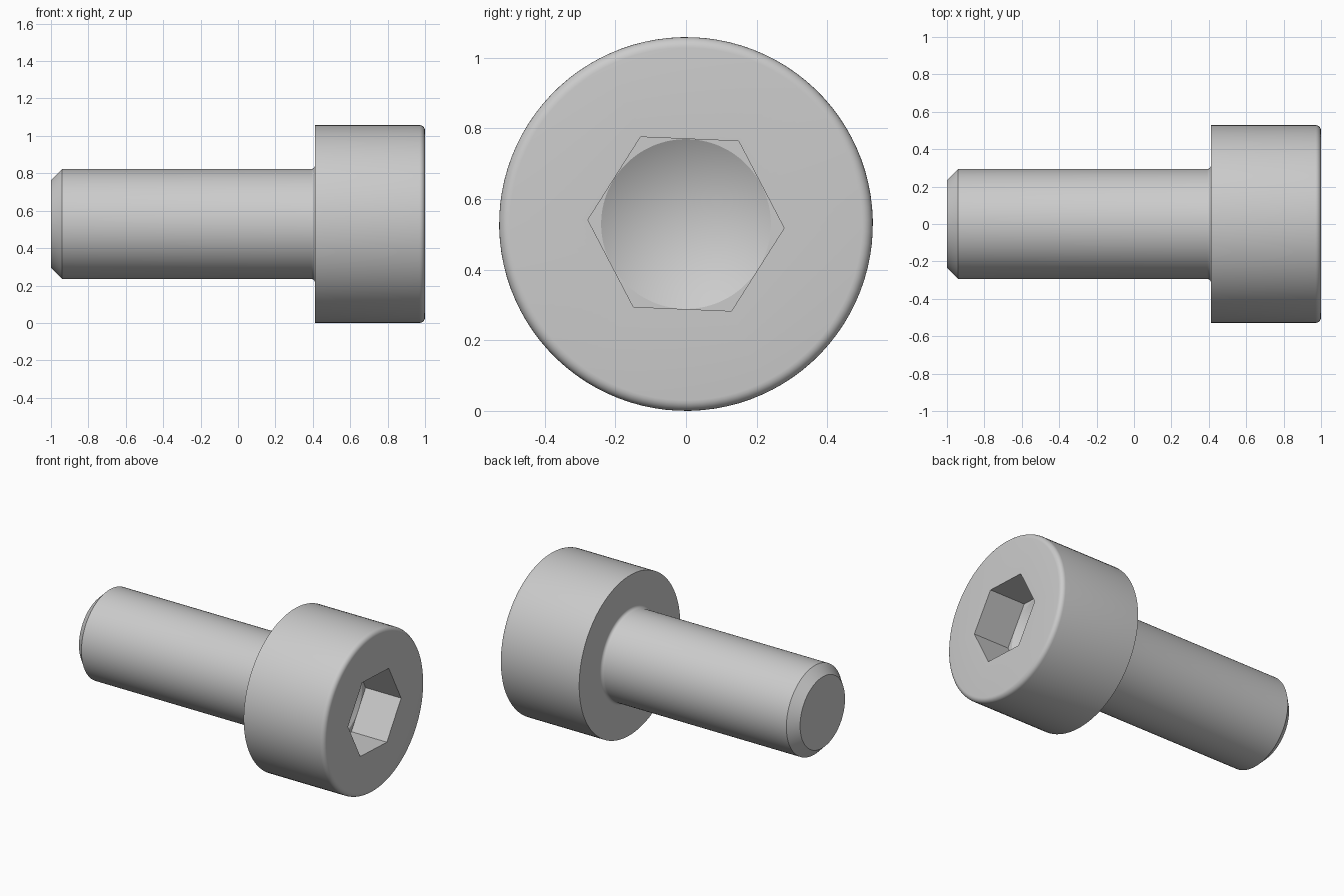
import bpy, bmesh
from math import cos, sin, pi, radians

cube = bpy.data.objects.get("Cube")
if cube:
    bpy.data.objects.remove(cube, do_unlink=True)

SEGMENTS = 96            # multiple of six, so socket corners land on vertices
TURN = radians(-2.4)     # slight twist of the socket
HEAD_R, SHANK_R, SOCKET_R = 0.529, 0.294, 0.278
SOCKET_IN = SOCKET_R * cos(pi / 6)
HEAD_BACK, SOCKET_FLOOR = 0.412, 0.74
EDGE, NECK = 0.03, 0.02

steel = bpy.data.materials.new("steel_grey")
steel.use_nodes = True
steel.diffuse_color = (0.6, 0.6, 0.6, 1)
steel.node_tree.nodes["Principled BSDF"].inputs["Base Color"].default_value = (0.6, 0.6, 0.6, 1)


def arc(cx, cr, radius, start, end, steps=6):
    """Profile points (x, radius) along a fillet."""
    angles = [radians(start + (end - start) * i / steps) for i in range(steps + 1)]
    return [(cx + radius * cos(a), cr + radius * sin(a)) for a in angles]


def ring(bm, x, radius, hexagon=False):
    """Loop of vertices around the x axis, round or six-sided."""
    verts = []
    for i in range(SEGMENTS):
        a = 2 * pi * i / SEGMENTS
        r = radius
        if hexagon:
            r *= cos(pi / 6) / cos(a % (pi / 3) - pi / 6)
        verts.append(bm.verts.new((x, r * cos(a + TURN), HEAD_R + r * sin(a + TURN))))
    return verts


# Outer profile: chamfered tip, shank, neck fillet, head with rounded rim
profile = [(-1, 0.235), (-0.941, SHANK_R)]
profile += arc(HEAD_BACK - NECK, SHANK_R + NECK, NECK, -90, 0)
profile += [(HEAD_BACK, HEAD_R)]
profile += arc(1 - EDGE, HEAD_R - EDGE, EDGE, 90, 0)

bm = bmesh.new()
rings = [ring(bm, x, r) for x, r in profile]

# Six-sided socket, then the round edge of its drilled cone
rings += [ring(bm, 1, SOCKET_R, True), ring(bm, SOCKET_FLOOR, SOCKET_R, True),
          ring(bm, SOCKET_FLOOR, SOCKET_IN * 0.998)]

for a, b in zip(rings, rings[1:]):
    for i in range(SEGMENTS):
        j = (i + 1) % SEGMENTS
        bm.faces.new((a[i], a[j], b[j], b[i]))

# Flat tip and cone point
bm.faces.new(rings[0])
apex = bm.verts.new((SOCKET_FLOOR - SOCKET_IN * 0.577, 0, HEAD_R))
for i in range(SEGMENTS):
    bm.faces.new((rings[-1][i], rings[-1][(i + 1) % SEGMENTS], apex))

bmesh.ops.recalc_face_normals(bm, faces=bm.faces)
mesh = bpy.data.meshes.new("socket_head_screw")
bm.to_mesh(mesh)
bm.free()
mesh.materials.append(steel)

screw = bpy.data.objects.new("socket_head_screw", mesh)
bpy.context.collection.objects.link(screw)
bpy.ops.object.select_all(action='DESELECT')
screw.select_set(True)
bpy.context.view_layer.objects.active = screw
bpy.ops.object.shade_smooth_by_angle(angle=radians(25))
